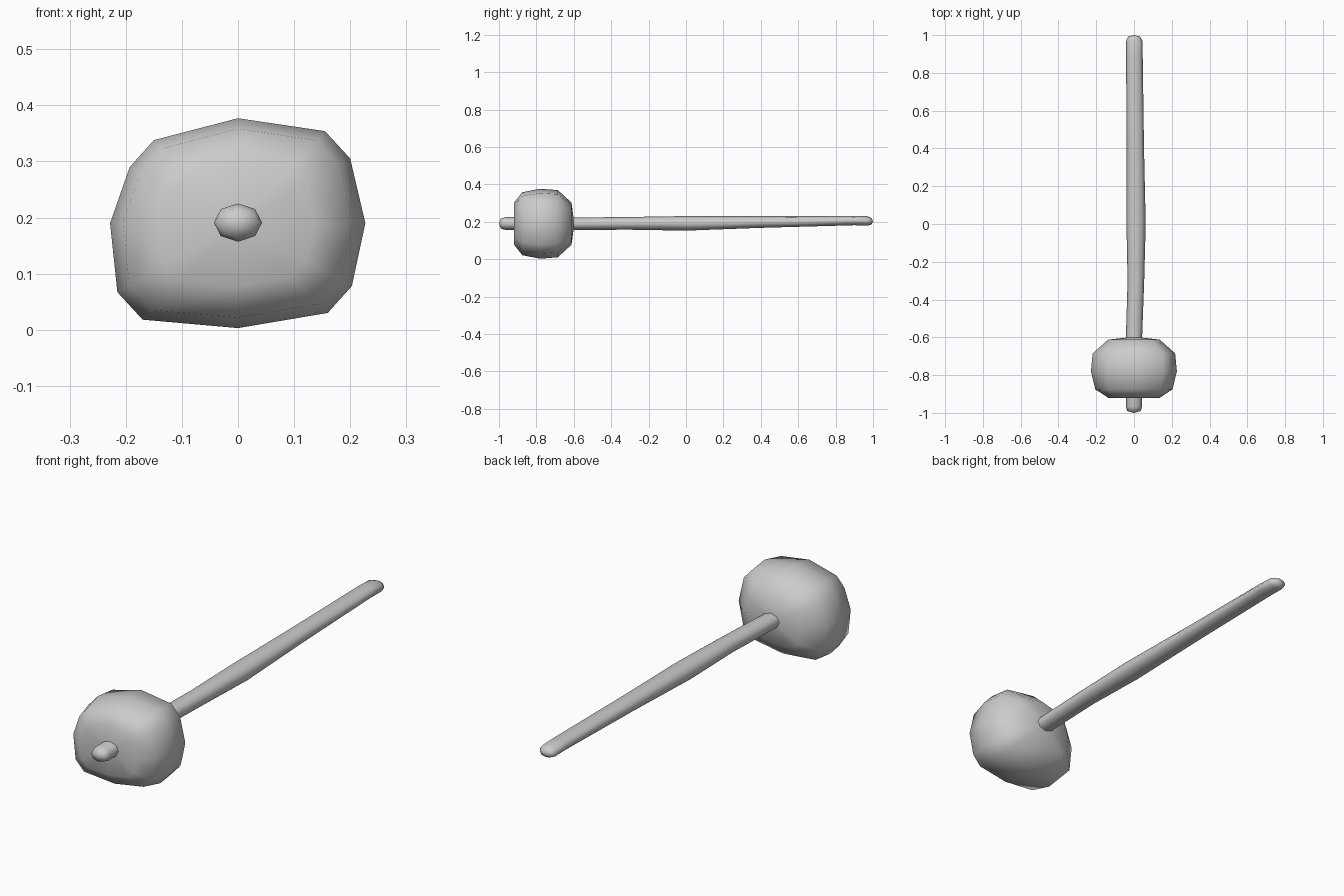
import bpy, bmesh, math

cube = bpy.data.objects.get("Cube")
if cube:
    bpy.data.objects.remove(cube, do_unlink=True)

grey = bpy.data.materials.new("plain_grey")
grey.use_nodes = True
grey.diffuse_color = (0.6, 0.6, 0.6, 1)
grey.node_tree.nodes["Principled BSDF"].inputs["Base Color"].default_value = (0.6, 0.6, 0.6, 1)


def loft(name, rings, front_pole, back_pole):
    """Skin closed rings running front to back, with a fan at each end."""
    bm = bmesh.new()
    loops = [[bm.verts.new(p) for p in ring] for ring in rings]
    n = len(loops[0])
    for a, b in zip(loops, loops[1:]):
        for i in range(n):
            j = (i + 1) % n
            bm.faces.new((a[i], a[j], b[j], b[i]))
    for loop, pole in ((loops[0], front_pole), (loops[-1], back_pole)):
        tip = bm.verts.new(pole)
        for i in range(n):
            bm.faces.new((loop[i], loop[(i + 1) % n], tip))
    bmesh.ops.recalc_face_normals(bm, faces=bm.faces[:])
    mesh = bpy.data.meshes.new(name)
    bm.to_mesh(mesh)
    bm.free()
    mesh.materials.append(grey)
    mesh.shade_smooth()
    obj = bpy.data.objects.new(name, mesh)
    bpy.context.collection.objects.link(obj)
    return obj


# Mallet head: lumpy rounded block, dimpled around the handle
outline = [(0, .377), (.155, .354), (.2, .305), (.227, .19), (.203, .078), (.16, .03),
           (0, .003), (-.17, .018), (-.215, .067), (-.228, .19), (-.193, .29), (-.15, .338)]
head_steps = [(-.92, .6), (-.875, .9), (-.78, 1), (-.685, .96), (-.612, .6)]
head_rings = [[(x * s, y, .19 + (z - .19) * s) for x, z in outline] for y, s in head_steps]
loft("mallet_head", head_rings, (0, -.905, .19), (0, -.597, .19))

# Handle: slightly crooked eight-sided stick (y, centre x, centre z, half width, half height)
handle_steps = [(-.99, 0, .191, .036, .027), (-.965, 0, .191, .043, .034),
                (-.6, 0, .19, .043, .033), (-.3, .01, .192, .044, .034),
                (0, .011, .192, .051, .039), (.4, .007, .199, .046, .031),
                (.9, .002, .207, .044, .025), (.97, .002, .205, .043, .025),
                (.992, 0, .203, .031, .018)]
handle_rings = []
for y, cx, cz, w, h in handle_steps:
    angles = [math.tau * i / 8 for i in range(8)]
    handle_rings.append([(cx + w * math.cos(a), y, cz + h * math.sin(a)) for a in angles])
loft("handle", handle_rings, (0, -1, .191), (0, 1, .202))
